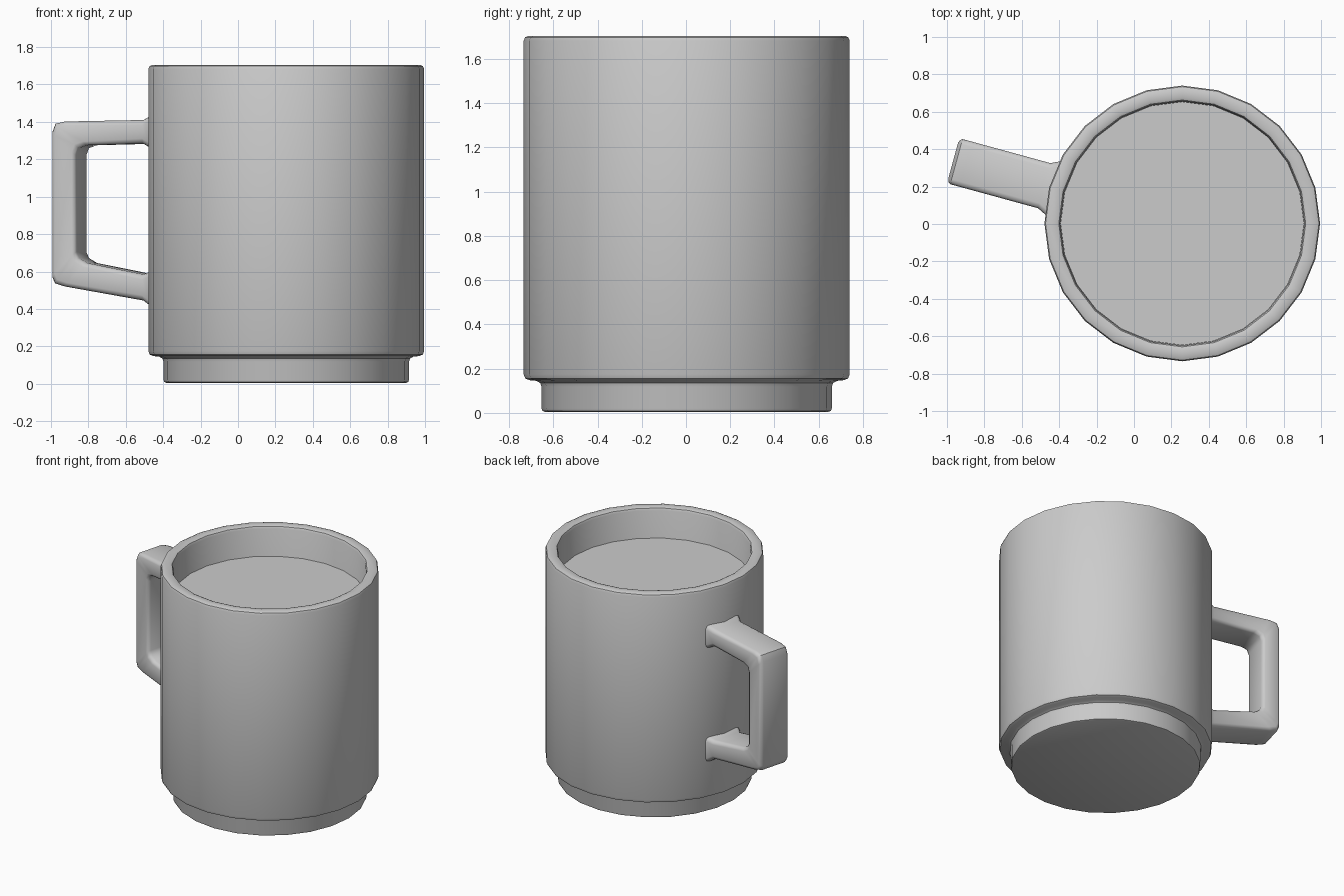
import bpy, bmesh, math
from mathutils import Vector, Matrix

if "Cube" in bpy.data.objects:
    bpy.data.objects.remove(bpy.data.objects["Cube"])

CENTRE = Vector((0.258, 0.003, 0))
SIDES = 24


def finish(bm, name, angle=40):
    bmesh.ops.recalc_face_normals(bm, faces=bm.faces)
    mesh = bpy.data.meshes.new(name)
    bm.to_mesh(mesh)
    bm.free()
    ob = bpy.data.objects.new(name, mesh)
    bpy.context.collection.objects.link(ob)
    bpy.ops.object.select_all(action='DESELECT')
    ob.select_set(True)
    bpy.context.view_layer.objects.active = ob
    bpy.ops.object.shade_smooth_by_angle(angle=math.radians(angle))
    return ob


def loft(bm, rings):
    """Skin a list of vertex-position rings and cap both ends."""
    loops = [[bm.verts.new(p) for p in ring] for ring in rings]
    n = len(loops[0])
    for a, b in zip(loops, loops[1:]):
        for i in range(n):
            j = (i + 1) % n
            bm.faces.new((a[i], a[j], b[j], b[i]))
    bm.faces.new(loops[0])
    bm.faces.new(loops[-1])


def lathe(name, profile):
    bm = bmesh.new()
    step = 2 * math.pi / SIDES
    loft(bm, [[CENTRE + Vector((r * math.cos(i * step), r * math.sin(i * step), z))
               for i in range(SIDES)] for r, z in profile])
    return finish(bm, name)


# Mug: stacking foot, straight wall, rounded rim and hollow inside
lathe("mug_body", [
    (0.642, 0.005), (0.652, 0.009), (0.656, 0.02),
    (0.656, 0.118), (0.662, 0.135), (0.680, 0.145),
    (0.712, 0.148), (0.730, 0.156), (0.737, 0.175),
    (0.737, 1.682), (0.731, 1.698), (0.715, 1.705),
    (0.675, 1.705), (0.660, 1.699), (0.653, 1.684),
    (0.650, 0.20), (0.60, 0.15)])

# Drink surface filling the mug
bm = bmesh.new()
bmesh.ops.create_circle(bm, cap_ends=True, segments=SIDES, radius=0.651,
                        matrix=Matrix.Translation(CENTRE + Vector((0, 0, 1.48))))
finish(bm, "drink")


# Handle: rounded-rectangle sections swept around a C, flared at the wall
def section(outer, inner, grow):
    o, i = Vector(outer), Vector(inner)
    mid, half = (o + i) / 2, (o - i) / 2
    u = half.normalized()
    h, w, b = half.length + grow, 0.125 + grow, 0.028
    c = b * 0.3
    quarter = [(w, h - b), (w - c, h - c), (w - b, h)]
    pts = (quarter + [(-x, y) for x, y in reversed(quarter)]
           + [(-x, -y) for x, y in quarter] + [(x, -y) for x, y in reversed(quarter)])
    return [Vector((mid.x + u.x * y, x, mid.y + u.y * y)) for x, y in pts]


sections = [
    ((0.70, 1.41), (0.70, 1.283), 0.03),
    ((0.728, 1.41), (0.728, 1.283), 0.018),
    ((0.765, 1.41), (0.765, 1.283), 0),
    ((1.20, 1.402), (1.075, 1.275), 0),
    ((1.252, 1.390), (1.120, 1.260), 0),
    ((1.27, 1.345), (1.135, 1.220), 0),
    ((1.27, 0.570), (1.135, 0.705), 0),
    ((1.255, 0.537), (1.120, 0.672), 0),
    ((1.20, 0.520), (1.075, 0.645), 0),
    ((0.765, 0.445), (0.765, 0.585), 0),
    ((0.728, 0.439), (0.728, 0.579), 0.018),
    ((0.70, 0.434), (0.70, 0.574), 0.03)]
bm = bmesh.new()
loft(bm, [section(*s) for s in sections])
bmesh.ops.transform(bm, verts=bm.verts, matrix=Matrix.Translation(CENTRE)
                    @ Matrix.Rotation(math.radians(164.7), 4, 'Z'))
finish(bm, "handle", 50)
